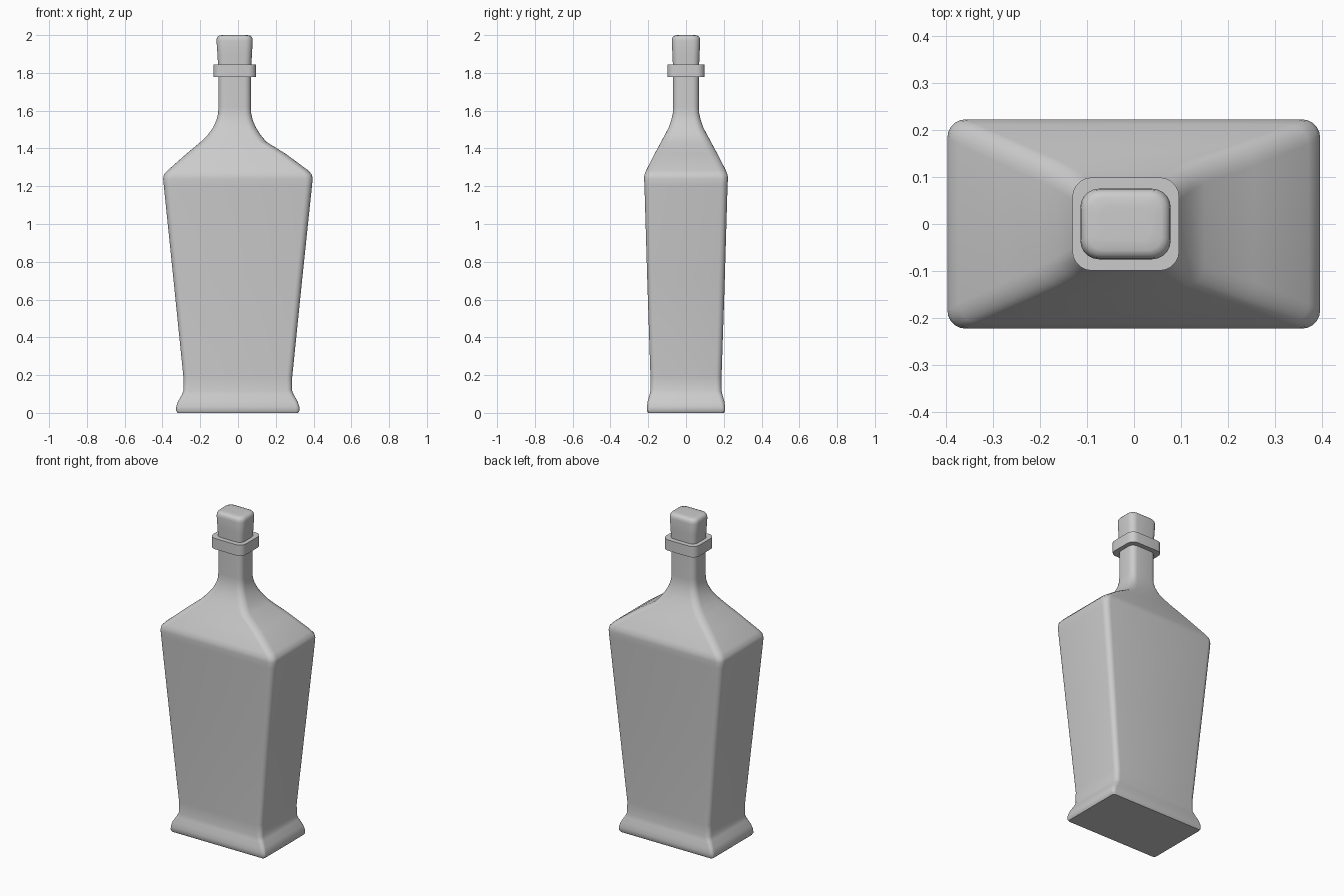
import bpy, bmesh, math

SEG = 5  # segments per rounded corner


def ring(z, x0, x1, hy, r):
    """Rounded rectangle from x0 to x1 and -hy to hy at height z."""
    pts = []
    corners = [(x1 - r, hy - r), (x0 + r, hy - r), (x0 + r, r - hy), (x1 - r, r - hy)]
    for q, (cx, cy) in enumerate(corners):
        for i in range(SEG + 1):
            a = math.pi / 2 * (q + i / SEG)
            pts.append((cx + r * math.cos(a), cy + r * math.sin(a), z))
    return pts


def loft(name, sections, angle=40):
    """Skin a closed solid through a stack of rounded rectangles."""
    bm = bmesh.new()
    rings = [[bm.verts.new(p) for p in ring(*s)] for s in sections]
    n = len(rings[0])
    for a, b in zip(rings, rings[1:]):
        for i in range(n):
            j = (i + 1) % n
            bm.faces.new((a[i], a[j], b[j], b[i]))
    bm.faces.new(rings[0][::-1])
    bm.faces.new(rings[-1])
    mesh = bpy.data.meshes.new(name)
    bm.to_mesh(mesh)
    bm.free()
    ob = bpy.data.objects.new(name, mesh)
    bpy.context.collection.objects.link(ob)
    bpy.context.view_layer.objects.active = ob
    ob.select_set(True)
    bpy.ops.object.shade_smooth_by_angle(angle=math.radians(angle))
    ob.select_set(False)
    return ob


# Bottle: flared foot, tapered body, sloping shoulder, neck set slightly to the left
loft("bottle", [
    (0.000, -0.320, 0.318, 0.201, 0.015),
    (0.010, -0.327, 0.325, 0.207, 0.018),
    (0.032, -0.327, 0.325, 0.207, 0.020),
    (0.060, -0.318, 0.316, 0.203, 0.022),
    (0.095, -0.298, 0.296, 0.193, 0.025),
    (0.118, -0.288, 0.286, 0.188, 0.027),
    (0.190, -0.289, 0.287, 0.188, 0.030),
    (0.700, -0.341, 0.339, 0.205, 0.033),
    (1.205, -0.393, 0.392, 0.220, 0.036),
    (1.240, -0.396, 0.395, 0.222, 0.038),
    (1.262, -0.392, 0.391, 0.220, 0.040),
    (1.284, -0.372, 0.371, 0.211, 0.042),
    (1.370, -0.275, 0.255, 0.167, 0.044),
    (1.435, -0.197, 0.150, 0.132, 0.044),
    (1.470, -0.162, 0.121, 0.113, 0.043),
    (1.510, -0.132, 0.095, 0.092, 0.041),
    (1.550, -0.114, 0.078, 0.078, 0.038),
    (1.587, -0.105, 0.070, 0.070, 0.036),
    (1.620, -0.104, 0.069, 0.069, 0.035),
    (1.800, -0.104, 0.069, 0.069, 0.035),
])

# Collar around the lip
loft("collar", [
    (1.778, -0.131, 0.096, 0.099, 0.042),
    (1.845, -0.131, 0.096, 0.099, 0.042),
])

# Stopper: widens upwards, softly domed top
loft("stopper", [
    (1.830, -0.105, 0.070, 0.069, 0.035),
    (1.900, -0.109, 0.074, 0.072, 0.037),
    (1.970, -0.114, 0.078, 0.075, 0.040),
    (1.985, -0.112, 0.076, 0.073, 0.040),
    (1.995, -0.105, 0.069, 0.066, 0.036),
    (1.999, -0.095, 0.059, 0.056, 0.030),
    (2.000, -0.070, 0.034, 0.035, 0.020),
], 60)
